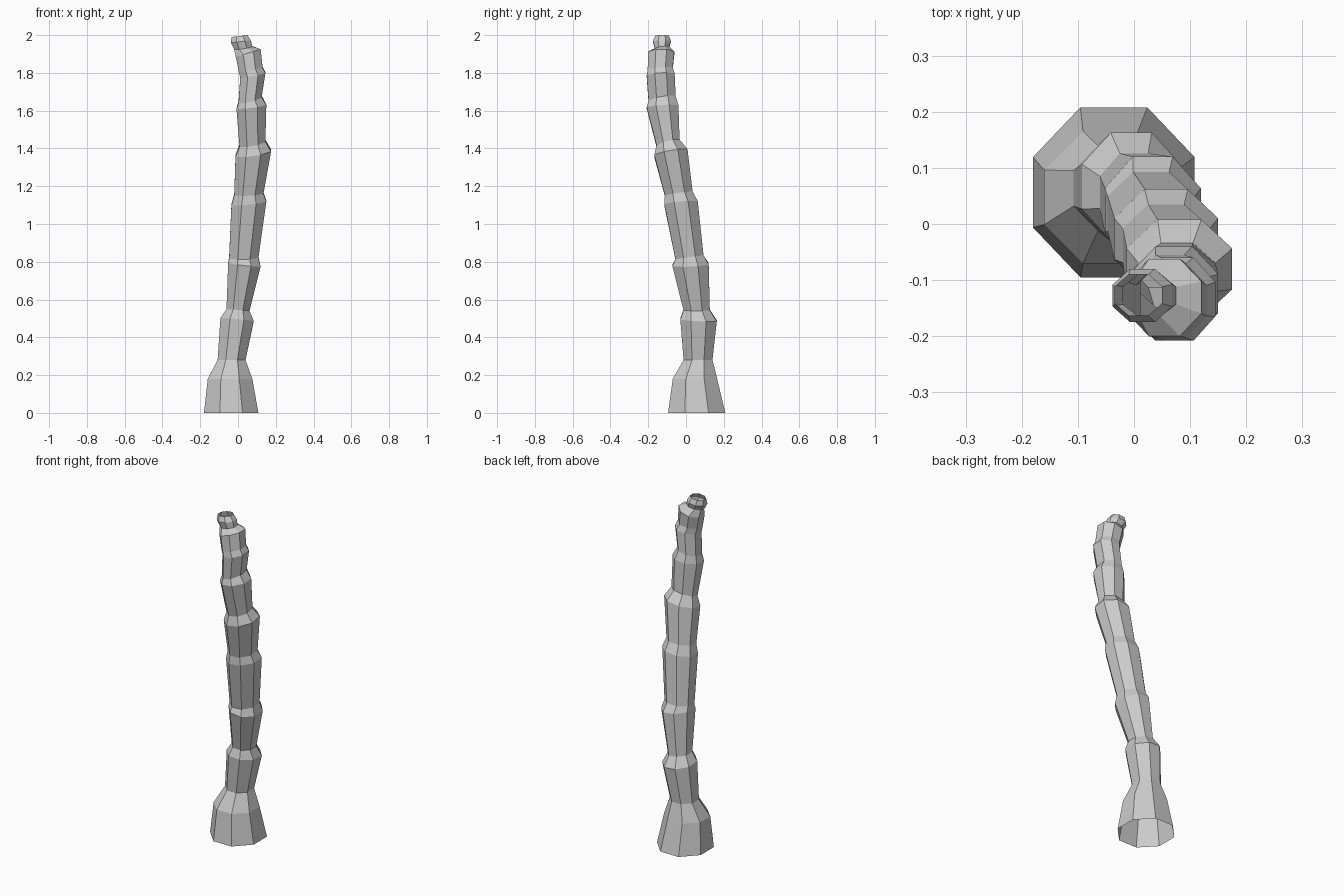
import bpy, bmesh, math

SIDES = 8

# Each ring: x left, x right, z left, z right, y front, y back, rise of z from front to back
RINGS = [
    (-.18, .108, 0, 0, -.095, .208, 0),
    (-.16, .076, .18, .18, -.07, .165, 0),
    (-.108, .04, .28, .28, -.013, .14, 0),
    (-.093, .083, .50, .485, -.03, .163, -.01),
    (-.061, .061, .55, .54, -.013, .126, 0),
    (-.052, .119, .795, .775, -.072, .12, .01),
    (-.047, .108, .82, .825, -.056, .093, .02),
    (-.035, .15, 1.10, 1.12, -.115, .062, .015),
    (-.02, .135, 1.155, 1.165, -.112, .035, .02),
    (-.013, .175, 1.36, 1.39, -.168, .008, .03),
    (.008, .145, 1.415, 1.44, -.156, -.034, .03),
    (-.008, .15, 1.61, 1.63, -.208, -.04, .01),
    (.003, .125, 1.645, 1.675, -.198, -.055, .025),
    (.012, .145, 1.775, 1.80, -.208, -.06, .01),
    (.004, .13, 1.81, 1.83, -.203, -.07, .01),
    (-.012, .12, 1.885, 1.925, -.20, -.062, 0),
    (-.02, .075, 1.925, 1.94, -.165, -.09, .01),
    (-.038, .068, 1.96, 1.972, -.175, -.08, 0),
    (-.034, .05, 1.99, 2.0, -.163, -.09, 0),
]


def add_ring(bm, xl, xr, zl, zr, yf, yb, rise):
    """Tilted octagon with flats facing the axes."""
    verts = []
    for i in range(SIDES):
        a = 2 * math.pi * (i + .5) / SIDES
        k = .5 / math.cos(math.pi / SIDES)
        u, v = k * math.cos(a), k * math.sin(a)
        verts.append(bm.verts.new(((xl + xr) / 2 + u * (xr - xl),
                                   (yf + yb) / 2 + v * (yb - yf),
                                   (zl + zr) / 2 + u * (zr - zl) + v * rise)))
    return verts


# Palm trunk: open tube lofted through the flared segments
bm = bmesh.new()
rings = [add_ring(bm, *r) for r in RINGS]
for low, high in zip(rings, rings[1:]):
    for i in range(SIDES):
        j = (i + 1) % SIDES
        bm.faces.new((low[i], low[j], high[j], high[i]))
mesh = bpy.data.meshes.new("palm_trunk")
bm.to_mesh(mesh)
bm.free()
trunk = bpy.data.objects.new("palm_trunk", mesh)
bpy.context.collection.objects.link(trunk)
